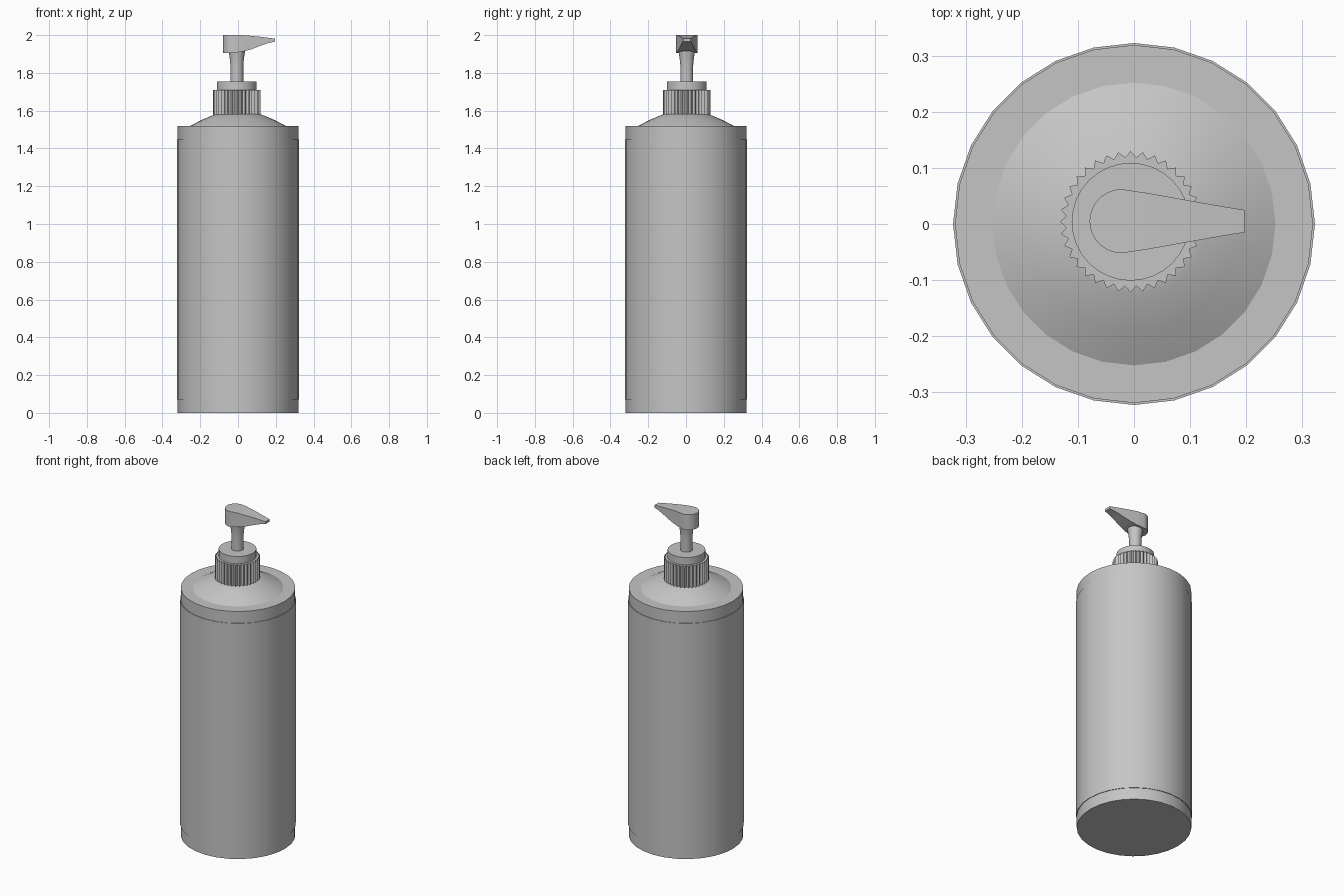
import bpy, bmesh, math

cube = bpy.data.objects.get("Cube")
if cube:
    bpy.data.objects.remove(cube, do_unlink=True)

grey = bpy.data.materials.new("Plain grey")
grey.use_nodes = True
GREY = (0.56, 0.56, 0.56, 1)
grey.diffuse_color = GREY
grey.node_tree.nodes["Principled BSDF"].inputs["Base Color"].default_value = GREY


def finish(bm, name, angle=30):
    """Turn a bmesh into a named, shaded object."""
    bmesh.ops.recalc_face_normals(bm, faces=bm.faces)
    mesh = bpy.data.meshes.new(name)
    bm.to_mesh(mesh)
    bm.free()
    mesh.materials.append(grey)
    obj = bpy.data.objects.new(name, mesh)
    bpy.context.collection.objects.link(obj)
    bpy.ops.object.select_all(action='DESELECT')
    obj.select_set(True)
    bpy.context.view_layer.objects.active = obj
    bpy.ops.object.shade_smooth_by_angle(angle=math.radians(angle))
    return obj


def loft(name, rings, closed=False, angle=30):
    """Skin equal-length rings; cap the ends, or join last to first."""
    bm = bmesh.new()
    loops = [[bm.verts.new(p) for p in ring] for ring in rings]
    pairs = list(zip(loops, loops[1:]))
    if closed:
        pairs.append((loops[-1], loops[0]))
    for a, b in pairs:
        n = len(a)
        for i in range(n):
            j = (i + 1) % n
            bm.faces.new((a[i], a[j], b[j], b[i]))
    if not closed:
        bm.faces.new(loops[0][::-1])
        bm.faces.new(loops[-1])
    return finish(bm, name, angle)


def lathe(name, profile, sides, centre=(0, 0), closed=False, angle=25):
    """Revolve (radius, z) points around a vertical axis."""
    rings = [[(centre[0] + r * math.cos(math.tau * i / sides),
               centre[1] + r * math.sin(math.tau * i / sides), z)
              for i in range(sides)] for r, z in profile]
    return loft(name, rings, closed, angle)


AXIS = (-0.006, 0.004)   # pump axis

# Bottle with flat rim and shallow conical shoulder
lathe("bottle", [(0.319, 0), (0.319, 1.52), (0.252, 1.52), (0.19, 1.552),
                 (0.128, 1.578), (0.10, 1.585)], 28, angle=20)

# Thin sleeve wrapped around the body
lathe("label_sleeve", [(0.316, 0.072), (0.3225, 0.072),
                       (0.3225, 1.448), (0.316, 1.448)], 28, closed=True)

# Ribbed screw cap: alternating tip and root radii
TEETH = 36
ribs = []
for z in (1.575, 1.71):
    ring = []
    for i in range(TEETH * 2):
        a = math.tau * i / (TEETH * 2)
        r = 0.126 if i % 2 == 0 else 0.115
        ring.append((AXIS[0] + r * math.cos(a), AXIS[1] + r * math.sin(a), z))
    ribs.append(ring)
loft("ribbed_cap", ribs, angle=20)

# Collar above the cap
lathe("pump_collar", [(0.105, 1.70), (0.105, 1.755)], 32, AXIS)

# Stem flaring into the head
lathe("pump_stem", [(0.034, 1.75), (0.034, 1.84), (0.038, 1.88),
                    (0.044, 1.915)], 24, AXIS)

# Pump head: rounded back and tapering spout as (x, half width, top, bottom)
HEAD_X, HEAD_R, HEAD_Y = -0.022, 0.057, 0.005
stations = []
for k in range(10):
    a = math.radians(3 + 87 * k / 9)
    stations.append((HEAD_X - HEAD_R * math.cos(a), HEAD_R * math.sin(a), 2.0, 1.906))
stations += [(0.025, 0.050, 2.0, 1.913), (0.07, 0.042, 1.996, 1.925),
             (0.12, 0.033, 1.991, 1.944), (0.16, 0.026, 1.986, 1.958),
             (0.197, 0.020, 1.981, 1.966)]
loft("pump_head", [[(x, HEAD_Y - w, b), (x, HEAD_Y + w, b),
                    (x, HEAD_Y + w, t), (x, HEAD_Y - w, t)]
                   for x, w, t, b in stations], angle=30)
